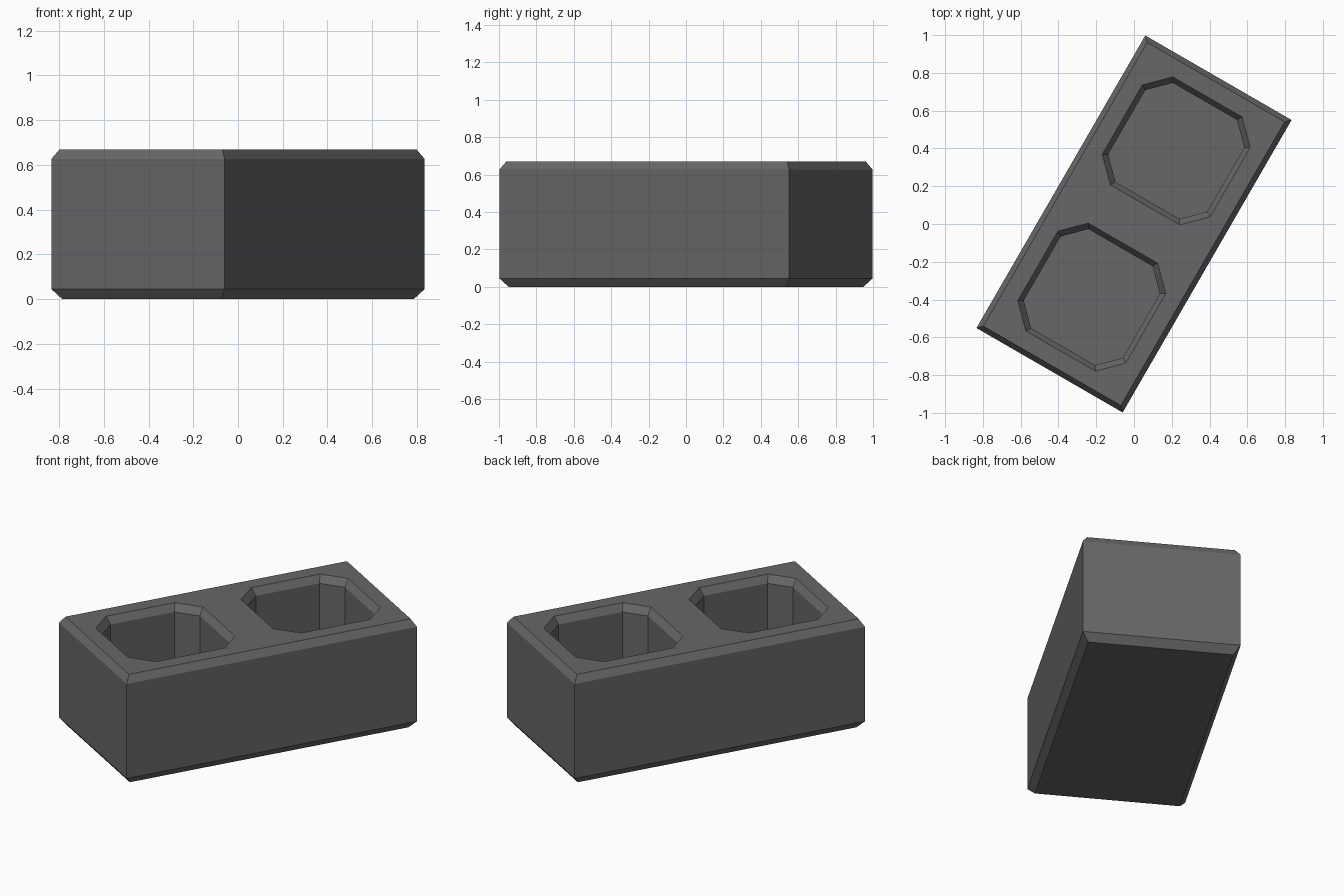
import bpy, bmesh, math

cube = bpy.data.objects.get("Cube")
if cube:
    bpy.data.objects.remove(cube, do_unlink=True)

HEIGHT = 0.67
HALF_W, HALF_L = 0.447, 0.894
TURN = math.radians(-30)
FLOOR = 0.08

mat = bpy.data.materials.new("dark_concrete_grey")
mat.use_nodes = True
grey = (0.135, 0.135, 0.135, 1)
mat.diffuse_color = grey
bsdf = next(n for n in mat.node_tree.nodes if n.type == 'BSDF_PRINCIPLED')
bsdf.inputs["Base Color"].default_value = grey
bsdf.inputs["Roughness"].default_value = 0.9


def rectangle(inset):
    w, l = HALF_W - inset, HALF_L - inset
    return [(-w, -l), (w, -l), (w, l), (-w, l)]


def cut_square(r, corner):
    """Square of half size r with its corners cut off."""
    c = r - corner
    return [(-c, -r), (c, -r), (r, -c), (r, c),
            (c, r), (-c, r), (-r, c), (-r, -c)]


def loft(name, rings, centre_y=0.0):
    """Closed solid through a stack of (outline, z) rings."""
    bm = bmesh.new()
    loops = [[bm.verts.new((x, y + centre_y, z)) for x, y in pts] for pts, z in rings]
    for low, high in zip(loops, loops[1:]):
        for i in range(len(low)):
            j = (i + 1) % len(low)
            bm.faces.new((low[i], low[j], high[j], high[i]))
    bm.faces.new(loops[0][::-1])
    bm.faces.new(loops[-1])
    bmesh.ops.recalc_face_normals(bm, faces=bm.faces)
    mesh = bpy.data.meshes.new(name)
    bm.to_mesh(mesh)
    bm.free()
    mesh.materials.append(mat)
    obj = bpy.data.objects.new(name, mesh)
    bpy.context.collection.objects.link(obj)
    obj.rotation_euler.z = TURN
    return obj


# Block with chamfered top and bottom edges
block = loft("hollow_block", [
    (rectangle(0.036), 0),
    (rectangle(0), 0.045),
    (rectangle(0), HEIGHT - 0.043),
    (rectangle(0.027), HEIGHT),
])

# Two eight-sided pockets with chamfered rims
for side in (-1, 1):
    rim = cut_square(0.33, 0.118)
    wall = cut_square(0.303, 0.107)
    cutter = loft("pocket_cutter", [
        (wall, FLOOR),
        (wall, HEIGHT - 0.043),
        (rim, HEIGHT),
        (rim, HEIGHT + 0.1),
    ], side * HALF_L / 2)
    cutter.hide_render = True
    cut = block.modifiers.new("pocket", 'BOOLEAN')
    cut.operation = 'DIFFERENCE'
    cut.solver = 'EXACT'
    cut.object = cutter
    bpy.context.view_layer.update()
    bpy.context.view_layer.objects.active = block
    bpy.ops.object.modifier_apply(modifier=cut.name)
    bpy.data.objects.remove(cutter, do_unlink=True)
